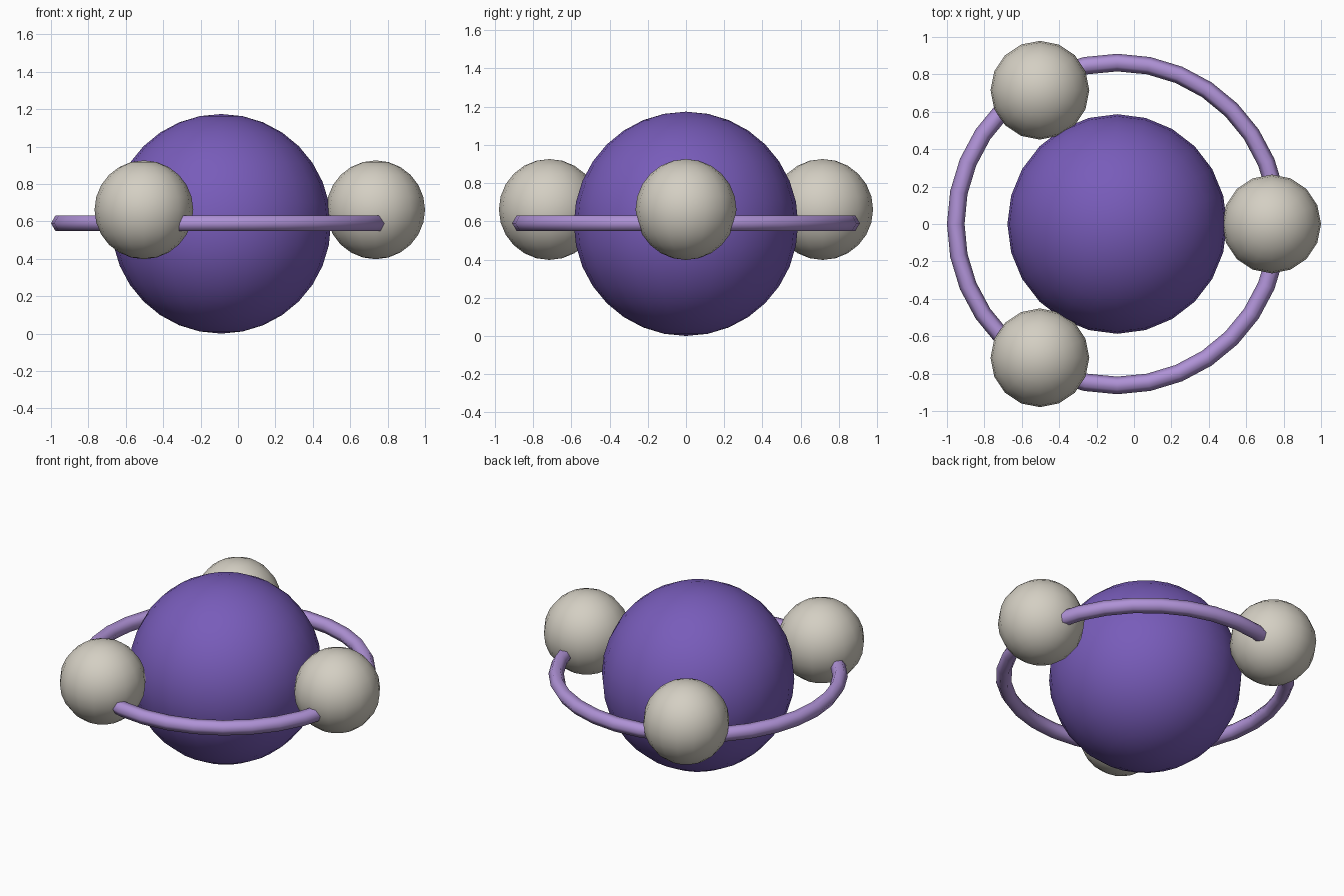
import bpy
import math

if "Cube" in bpy.data.objects:
    bpy.data.objects.remove(bpy.data.objects["Cube"])

CX, CZ = -0.09, 0.587   # centre of the large ball and ring


def material(name, rgb):
    m = bpy.data.materials.new(name)
    m.diffuse_color = (*rgb, 1)
    m.use_nodes = True
    m.node_tree.nodes["Principled BSDF"].inputs["Base Color"].default_value = m.diffuse_color
    return m


violet = material("violet", (0.188, 0.107, 0.491))
lilac = material("lilac", (0.429, 0.287, 0.672))
stone = material("stone_grey", (0.658, 0.624, 0.546))


def finish(name, mat):
    ob = bpy.context.object
    ob.name = name
    ob.data.materials.append(mat)
    bpy.ops.object.shade_smooth()


def ball(name, mat, radius, loc, segments, rings):
    bpy.ops.mesh.primitive_uv_sphere_add(
        radius=radius, location=loc, segments=segments, ring_count=rings)
    finish(name, mat)


# Large central ball
ball("central_ball", violet, 0.587, (CX, 0, CZ), 24, 16)

# Orbit ring with a hexagonal cross-section
bpy.ops.mesh.primitive_torus_add(
    location=(CX, 0, CZ + 0.003), major_radius=0.863, minor_radius=0.047,
    major_segments=32, minor_segments=6)
finish("orbit_ring", lilac)

# Three small balls spaced evenly along the ring, slightly raised
for i in range(3):
    a = i * math.tau / 3
    loc = (CX + 0.826 * math.cos(a), 0.826 * math.sin(a), CZ + 0.075)
    ball(f"small_ball_{i + 1}", stone, 0.264, loc, 16, 12)
